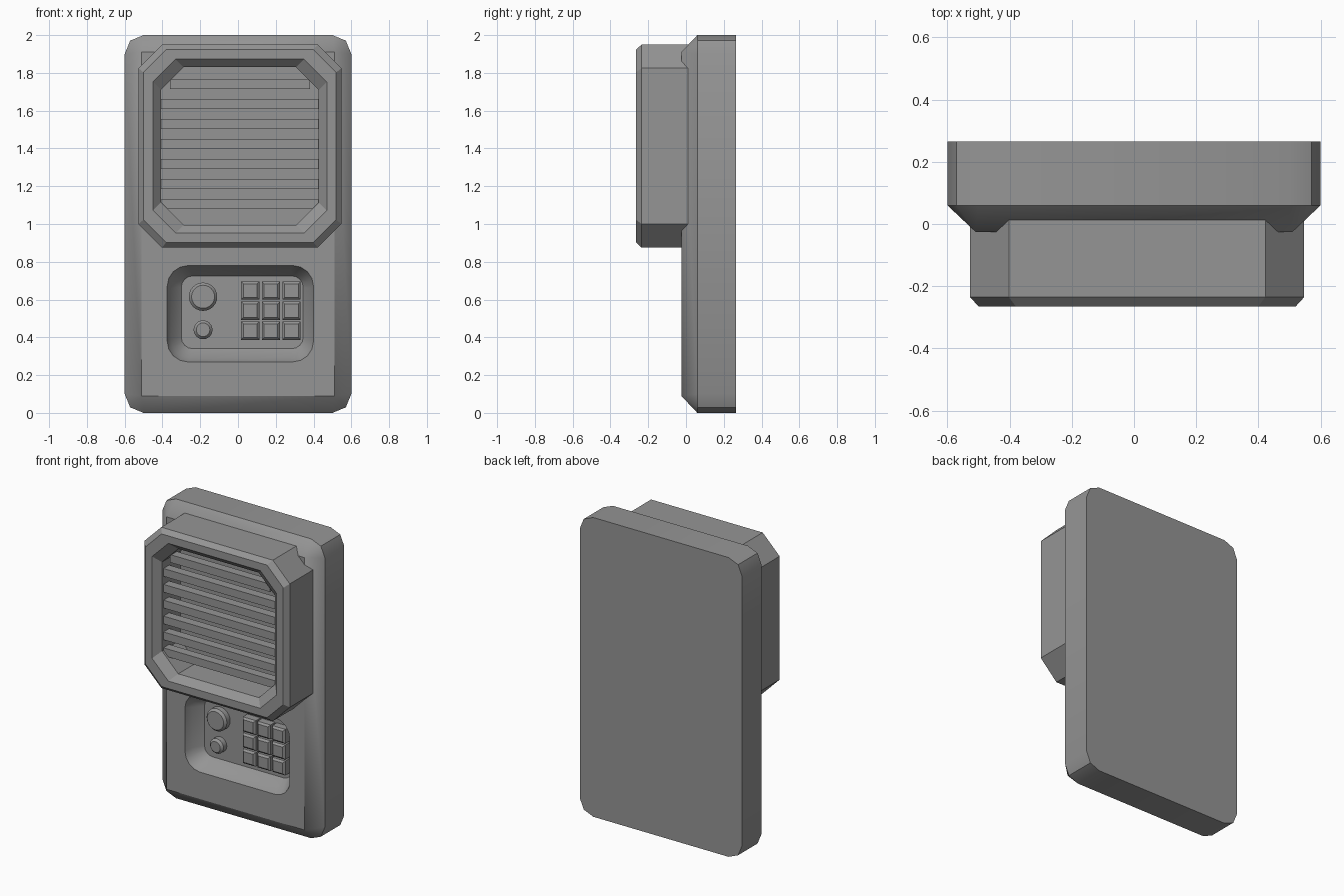
import bpy, bmesh, math
from mathutils import Vector

if "Cube" in bpy.data.objects:
    bpy.data.objects.remove(bpy.data.objects["Cube"], do_unlink=True)

grey = bpy.data.materials.new("plain grey")
grey.use_nodes = True
GREY = (0.3, 0.3, 0.3, 1)
grey.diffuse_color = GREY
grey.node_tree.nodes["Principled BSDF"].inputs["Base Color"].default_value = GREY


def outline(x0, x1, z0, z1, y, cut, steps):
    """Rectangle facing the front with corners rounded in the given steps."""
    pts = []
    corners = [(x1, z1, 0), (x0, z1, 1), (x0, z0, 2), (x1, z0, 3)]
    for x, z, quarter in corners:
        cx = x - cut if x == x1 else x + cut
        cz = z - cut if z == z1 else z + cut
        for i in range(steps + 1):
            a = math.pi / 2 * (quarter + i / steps)
            pts.append(Vector((cx + cut * math.cos(a), y, cz + cut * math.sin(a))))
    return pts


def finish(name, bm):
    bmesh.ops.remove_doubles(bm, verts=bm.verts, dist=0.0001)
    bmesh.ops.recalc_face_normals(bm, faces=bm.faces)
    mesh = bpy.data.meshes.new(name)
    bm.to_mesh(mesh)
    bm.free()
    mesh.materials.append(grey)
    obj = bpy.data.objects.new(name, mesh)
    bpy.context.collection.objects.link(obj)
    return obj


def loft(name, rings):
    """Skin a closed solid through matching outlines."""
    bm = bmesh.new()
    loops = [[bm.verts.new(p) for p in ring] for ring in rings]
    n = len(loops[0])
    for a, b in zip(loops, loops[1:]):
        for i in range(n):
            j = (i + 1) % n
            bm.faces.new((a[i], a[j], b[j], b[i]))
    bm.faces.new(loops[0])
    bm.faces.new(loops[-1])
    return finish(name, bm)


def box(name, x, y, z, w, d, h, bevel=0.0):
    bm = bmesh.new()
    bmesh.ops.create_cube(bm, size=1)
    for v in bm.verts:
        v.co = Vector((x + v.co.x * w, y + v.co.y * d, z + v.co.z * h))
    if bevel:
        edges = [e for e in bm.edges if all(v.co.y < y for v in e.verts)]
        bmesh.ops.bevel(bm, geom=edges, offset=bevel, segments=1, affect='EDGES')
    return finish(name, bm)


def smooth(obj, degrees):
    bpy.ops.object.select_all(action='DESELECT')
    obj.select_set(True)
    bpy.context.view_layer.objects.active = obj
    bpy.ops.object.shade_smooth_by_angle(angle=math.radians(degrees))


# Wall body: flat back, rounded corners, wide chamfer to a square front
FRONT, FLOOR = -0.025, 0.075
body = loft("body", [
    outline(-0.6, 0.6, 0, 2, 0.265, 0.1, 2),
    outline(-0.6, 0.6, 0, 2, 0.06, 0.1, 2),
    outline(-0.51, 0.51, 0.09, 1.91, FRONT, 0, 2)])

# Sunken control panel
cutter = loft("panel_cutter", [
    outline(-0.375, 0.4, 0.27, 0.78, FRONT - 0.05, 0.11, 4),
    outline(-0.375, 0.4, 0.27, 0.78, FRONT, 0.11, 4),
    outline(-0.355, 0.38, 0.29, 0.76, FRONT + 0.05, 0.1, 4),
    outline(-0.3, 0.345, 0.34, 0.725, FLOOR, 0.06, 4)])
cutter.hide_render = True
cut = body.modifiers.new("panel_recess", 'BOOLEAN')
cut.object = cutter
cut.operation = 'DIFFERENCE'
cut.solver = 'EXACT'
bpy.context.view_layer.objects.active = body
bpy.ops.object.modifier_apply(modifier=cut.name)
bpy.data.objects.remove(cutter, do_unlink=True)
smooth(body, 35)

# Speaker housing with an eight-sided rim and a deep cavity
cx, cz = 0.01, 1.4125


def octagon(half, y, chamfer):
    return outline(cx - half, cx + half, cz - half, cz + half, y, chamfer, 1)


loft("speaker_housing", [
    octagon(0.5375, 0.1, 0.125),
    octagon(0.5375, -0.235, 0.125),
    octagon(0.51, -0.265, 0.12),
    octagon(0.46, -0.265, 0.12),
    octagon(0.4175, -0.22, 0.12),
    octagon(0.4175, -0.02, 0.12)])

# Horizontal grille slats
for i in range(7):
    z = 1.105 + i * 0.106
    width = 0.835 if z < 1.7 else 0.74
    box(f"grille_slat_{i + 1}", cx, -0.175, z, width, 0.06, 0.052)


def knob(name, x, z, radius, tip):
    """Round button with a chamfered front edge."""
    loft(name, [
        outline(x - r, x + r, z - r, z + r, y, r, 6)
        for r, y in ((radius, FLOOR + 0.01), (radius, tip + 0.015), (radius - 0.014, tip))])
    smooth(bpy.data.objects[name], 35)


knob("large_knob", -0.185, 0.615, 0.075, 0.025)
knob("small_knob", -0.185, 0.44, 0.05, 0.025)

# Keypad
for row in range(3):
    for col in range(3):
        box(f"key_{row * 3 + col + 1}", 0.065 + col * 0.109, 0.05, 0.647 - row * 0.106,
            0.096, 0.07, 0.096, 0.012)
